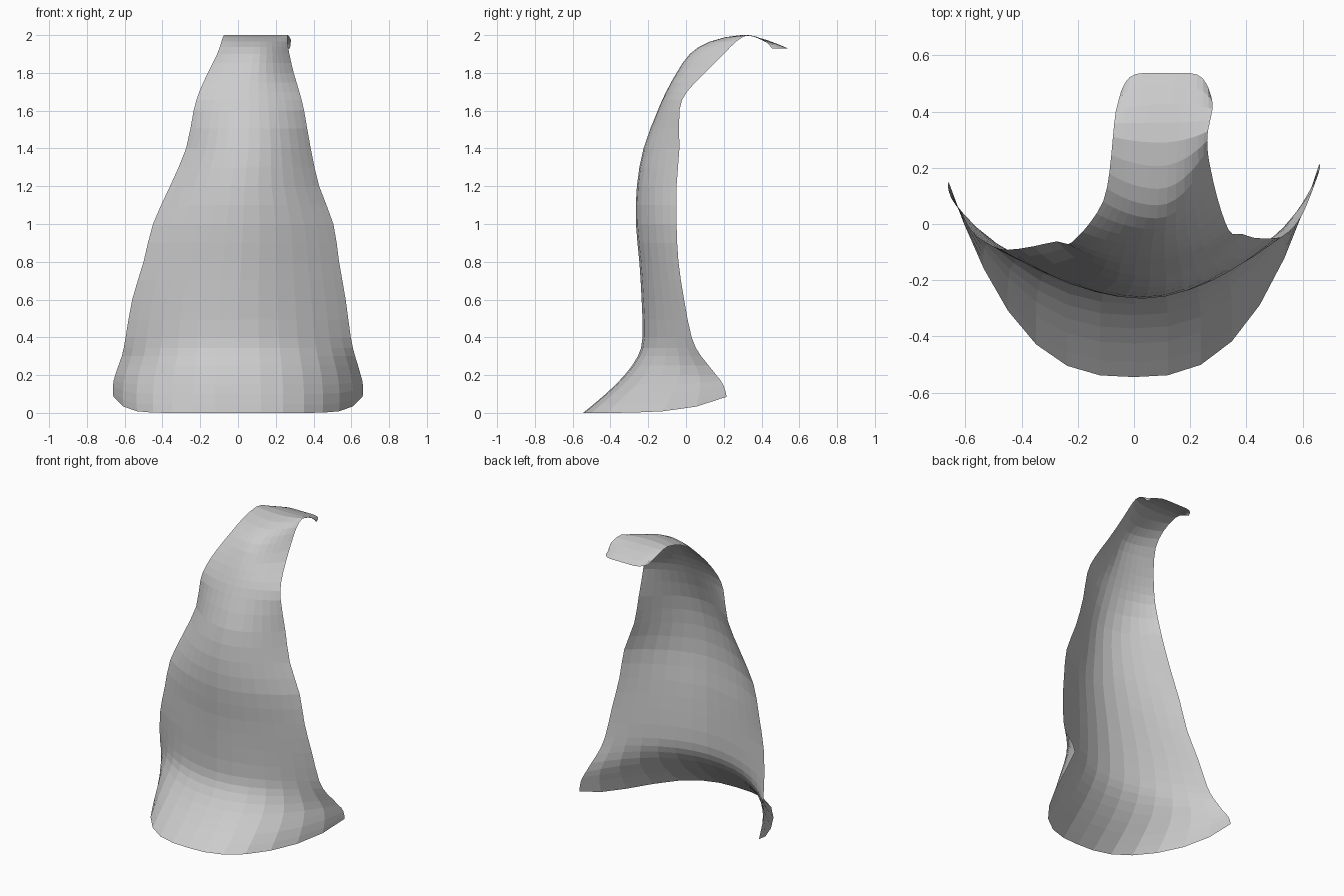
import bpy, bmesh, math

# Cross-sections from hem to collar tip:
# z, y of middle, left x, right x, y of left edge, y of right edge, curve power
SECTIONS = [
    (0.00, -0.545, -0.660, 0.660, 0.150, 0.215, 2.8),
    (0.10, -0.425, -0.662, 0.662, 0.130, 0.200, 2.7),
    (0.20, -0.325, -0.650, 0.650, 0.090, 0.160, 2.4),
    (0.30, -0.255, -0.615, 0.620, 0.040, 0.080, 2.1),
    (0.40, -0.230, -0.595, 0.597, 0.000, 0.030, 1.9),
    (0.60, -0.235, -0.560, 0.570, -0.045, -0.010, 1.8),
    (0.80, -0.247, -0.500, 0.535, -0.080, -0.040, 1.8),
    (1.00, -0.265, -0.450, 0.505, -0.092, -0.050, 1.9),
    (1.20, -0.260, -0.360, 0.430, -0.080, -0.050, 2.0),
    (1.40, -0.225, -0.275, 0.385, -0.062, -0.035, 2.0),
    (1.60, -0.150, -0.235, 0.350, -0.072, -0.035, 2.0),
    (1.70, -0.105, -0.205, 0.325, -0.050, 0.005, 2.0),
    (1.80, -0.050, -0.160, 0.295, 0.000, 0.100, 2.0),
    (1.90, 0.020, -0.110, 0.272, 0.080, 0.200, 2.0),
    (1.965, 0.125, -0.088, 0.262, 0.180, 0.265, 2.0),
    (2.00, 0.290, -0.075, 0.263, 0.310, 0.330, 2.0),
    (1.975, 0.425, -0.065, 0.280, 0.400, 0.410, 3.0),
    (1.93, 0.538, -0.045, 0.275, 0.475, 0.455, 7.0),
]
COLS = 14
STEPS = 2


def spline(a, b, c, d, t):
    return tuple(0.5 * (2 * q + (r - p) * t + (2 * p - 5 * q + 4 * r - s) * t * t
                        + (3 * q - p - 3 * r + s) * t ** 3)
                 for p, q, r, s in zip(a, b, c, d))


# Smoothly subdivide the sections
n = len(SECTIONS)
rows = []
for i in range(n - 1):
    a, d = SECTIONS[max(i - 1, 0)], SECTIONS[min(i + 2, n - 1)]
    for s in range(STEPS):
        rows.append(spline(a, SECTIONS[i], SECTIONS[i + 1], d, s / STEPS))
rows.append(SECTIONS[-1])

# Cape: one open sheet, rounded at the hem corners
bm = bmesh.new()
grid = []
for z, yc, xl, xr, yl, yr, p in rows:
    line = []
    rise = 0.085 * max(0, 1 - z / 0.2)
    for c in range(COLS + 1):
        t = math.sin((2 * c / COLS - 1) * 1.2) / math.sin(1.2)
        x = (xl + xr) / 2 + t * (xr - xl) / 2
        y = yc + ((yl if t < 0 else yr) - yc) * abs(t) ** p
        line.append(bm.verts.new((x, y, min(z, 2.0) + rise * abs(t) ** 11)))
    grid.append(line)
for lo, hi in zip(grid, grid[1:]):
    for c in range(COLS):
        bm.faces.new((lo[c], lo[c + 1], hi[c + 1], hi[c]))

mesh = bpy.data.meshes.new("cape")
bm.to_mesh(mesh)
bm.free()
cape = bpy.data.objects.new("cape", mesh)
bpy.context.collection.objects.link(cape)
